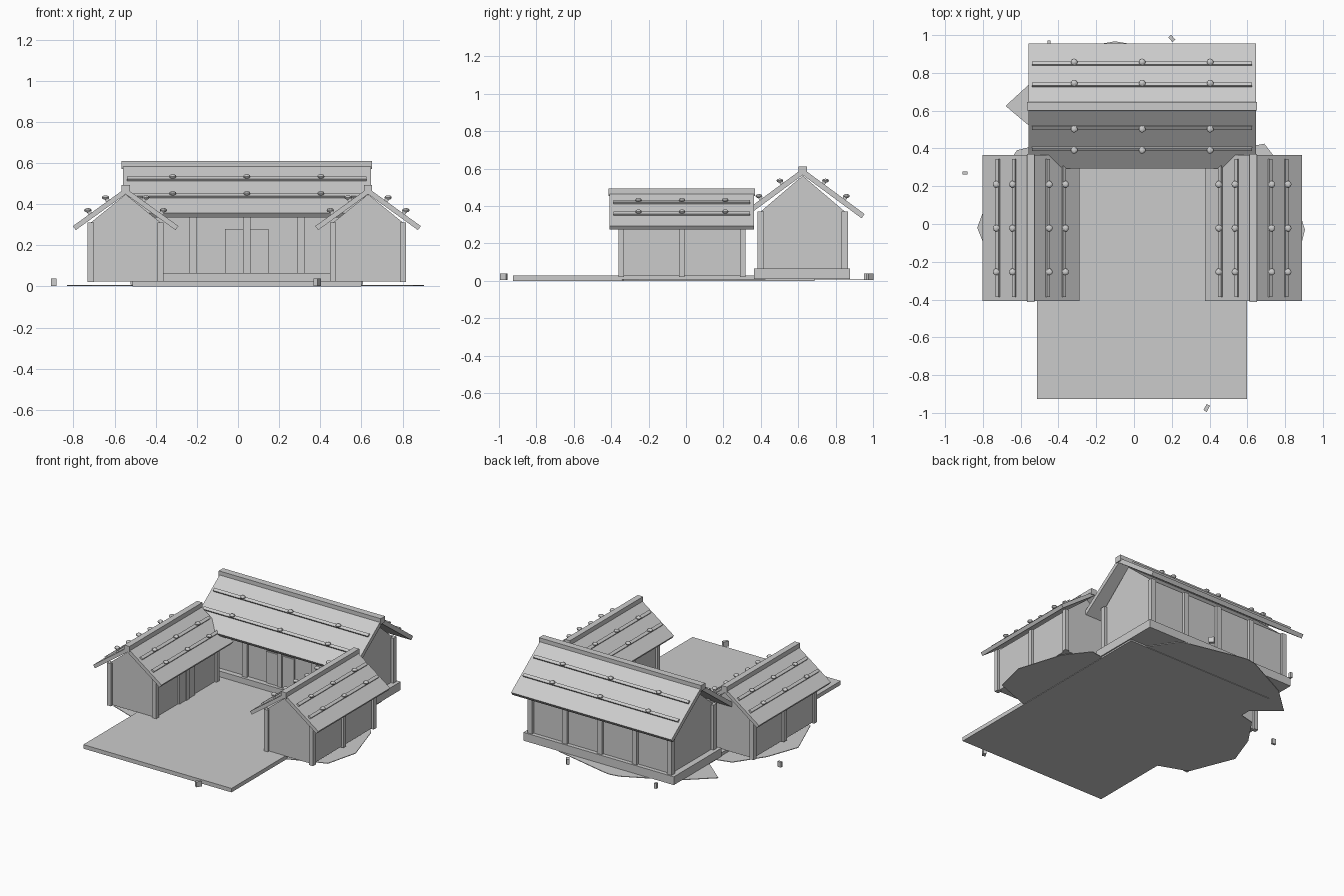
import bpy, bmesh, math
from mathutils import Matrix, Vector

if "Cube" in bpy.data.objects:
    bpy.data.objects.remove(bpy.data.objects["Cube"])

GREY = (0.6, 0.6, 0.6, 1)
mat = bpy.data.materials.new("plain_grey")
mat.use_nodes = True
mat.diffuse_color = GREY
mat.node_tree.nodes["Principled BSDF"].inputs["Base Color"].default_value = GREY


def finish(name, bm, matrix=Matrix()):
    bmesh.ops.recalc_face_normals(bm, faces=bm.faces)
    mesh = bpy.data.meshes.new(name)
    bm.to_mesh(mesh)
    bm.free()
    mesh.transform(matrix)
    mesh.materials.append(mat)
    obj = bpy.data.objects.new(name, mesh)
    bpy.context.collection.objects.link(obj)
    return obj


def add_box(bm, centre, size, turn=Matrix()):
    m = Matrix.Translation(centre) @ turn @ Matrix.Diagonal((*size, 1))
    bmesh.ops.create_cube(bm, size=1, matrix=m)


def add_prism(bm, points, depth):
    """Extrude a flat outline along a vector."""
    face = bm.faces.new([bm.verts.new(p) for p in points])
    out = bmesh.ops.extrude_face_region(bm, geom=[face])
    verts = [g for g in out["geom"] if isinstance(g, bmesh.types.BMVert)]
    bmesh.ops.translate(bm, verts=verts, vec=depth)


def hall(name, place, floor, wall_top, peak, half_len, half_span, posts, post_w,
         roof_len, roof_span, roof_top, slope, thick, battens, batten_len,
         knob_gap, ridge_w, ridge_top, door_w, door_top):
    """Gabled hall running along local X with its door on local -Y."""
    # walls with pointed gables
    bm = bmesh.new()
    outline = [(-half_span, floor), (half_span, floor), (half_span, wall_top),
               (0, peak), (-half_span, wall_top)]
    add_prism(bm, [(-half_len, y, z) for y, z in outline], (2 * half_len, 0, 0))
    finish(name + "_walls", bm, place)

    # posts along both long sides
    bm = bmesh.new()
    height = wall_top - floor + 0.004
    for i in range(posts):
        x = -half_len + 2 * half_len * i / (posts - 1)
        for y in (-half_span, half_span):
            add_box(bm, (x, y, floor + height / 2 - 0.004), (post_w, post_w, height))
    finish(name + "_posts", bm, place)

    # two door leaves
    bm = bmesh.new()
    for s in (-1, 1):
        add_box(bm, (s * door_w / 4, -half_span - 0.004, (floor + door_top) / 2),
                (door_w / 2 - 0.002, 0.012, door_top - floor))
    finish(name + "_doors", bm, place)

    # roof slabs, battens and knobs on each slope
    roof, strips, knobs = bmesh.new(), bmesh.new(), bmesh.new()
    normal_len = math.hypot(1, slope)
    for s in (-1, 1):
        n = Vector((0, s * slope, 1)) / normal_len
        top, eave = Vector((0, 0, roof_top)), Vector((0, s * roof_span, roof_top - slope * roof_span))
        under = Vector((0, 0, roof_top - thick * normal_len))
        shift = Vector((-roof_len / 2, 0, 0))
        add_prism(roof, [p + shift for p in (top, eave, eave - n * thick, under)],
                  (roof_len, 0, 0))
        tilt = Matrix.Rotation(-s * math.atan(slope), 4, "X")
        for y in battens:
            base = Vector((0, s * y, roof_top - slope * y))
            add_box(strips, base + n * 0.004, (batten_len, 0.02, 0.016), tilt)
            for k in (-1, 0, 1):
                m = Matrix.Translation(base + n * 0.02 + Vector((k * knob_gap, 0, 0)))
                m = m @ Matrix.Diagonal((1, 1, 0.6, 1))
                bmesh.ops.create_uvsphere(knobs, u_segments=10, v_segments=6,
                                          radius=0.018, matrix=m)
    finish(name + "_roof", roof, place)
    finish(name + "_roof_battens", strips, place)
    finish(name + "_roof_knobs", knobs, place)

    # ridge beam
    bm = bmesh.new()
    add_box(bm, (0, 0, ridge_top - 0.02), (roof_len + 0.012, ridge_w, 0.04))
    finish(name + "_ridge", bm, place)


MID = 0.043

# main hall and the two facing wings
hall("main_hall", Matrix.Translation((MID, 0.624, 0)), 0.065, 0.37, 0.562, 0.524, 0.225,
     5, 0.036, 1.205, 0.331, 0.6, 0.735, 0.028, (0.11, 0.222), 1.164, 0.36,
     0.046, 0.61, 0.213, 0.28)
for name, s in (("left_wing", 1), ("right_wing", -1)):
    place = Matrix.Translation((MID + s * 0.589, -0.022, 0)) @ Matrix.Rotation(-s * math.pi / 2, 4, "Z")
    hall(name, place, 0.025, 0.31, 0.448, 0.325, 0.17, 3, 0.03, 0.772, 0.2565,
         0.478, 0.72, 0.024, (0.086, 0.172), 0.73, 0.232, 0.04, 0.494, 0.17, 0.23)

# courtyard slab and main hall plinth
bm = bmesh.new()
add_box(bm, (MID, -0.12, 0.0135), (1.113, 1.612, 0.027))
finish("courtyard", bm)
bm = bmesh.new()
add_box(bm, (MID, 0.62, 0.038), (1.13, 0.513, 0.056))
finish("main_hall_plinth", bm)

# irregular ground patches
patches = {
    "back_ground": [(-0.68, 0.625), (-0.52, 0.49), (0.3, 0.45), (0.5, 0.65),
                    (0.35, 0.87), (-0.04, 0.957), (-0.1, 0.967), (-0.17, 0.955), (-0.5, 0.79)],
    "right_ground": [(-0.62, 0.39), (-0.75, 0.2), (-0.83, -0.02), (-0.71, -0.32),
                     (-0.52, -0.39), (-0.3, -0.2), (-0.3, 0.25), (-0.5, 0.42)],
    "left_ground": [(0.61, 0.41), (0.69, 0.425), (0.81, 0.27), (0.905, -0.03),
                    (0.85, -0.25), (0.58, -0.35), (0.35, -0.2), (0.35, 0.25)],
}
for name, points in patches.items():
    bm = bmesh.new()
    add_prism(bm, [(x, y, 0.003) for x, y in points], (0, 0, 0.004))
    finish(name, bm)

# small marker stones
stones = [(-0.45, 0.962, 0.016, 0.02, 0), (0.2, 0.982, 0.02, 0.034, 40),
          (-0.895, 0.27, 0.026, 0.016, -5), (0.385, -0.974, 0.02, 0.036, -28)]
for i, (x, y, w, d, angle) in enumerate(stones):
    bm = bmesh.new()
    add_box(bm, (x, y, 0.021), (w, d, 0.036), Matrix.Rotation(math.radians(angle), 4, "Z"))
    finish(f"stone_{i + 1}", bm)
